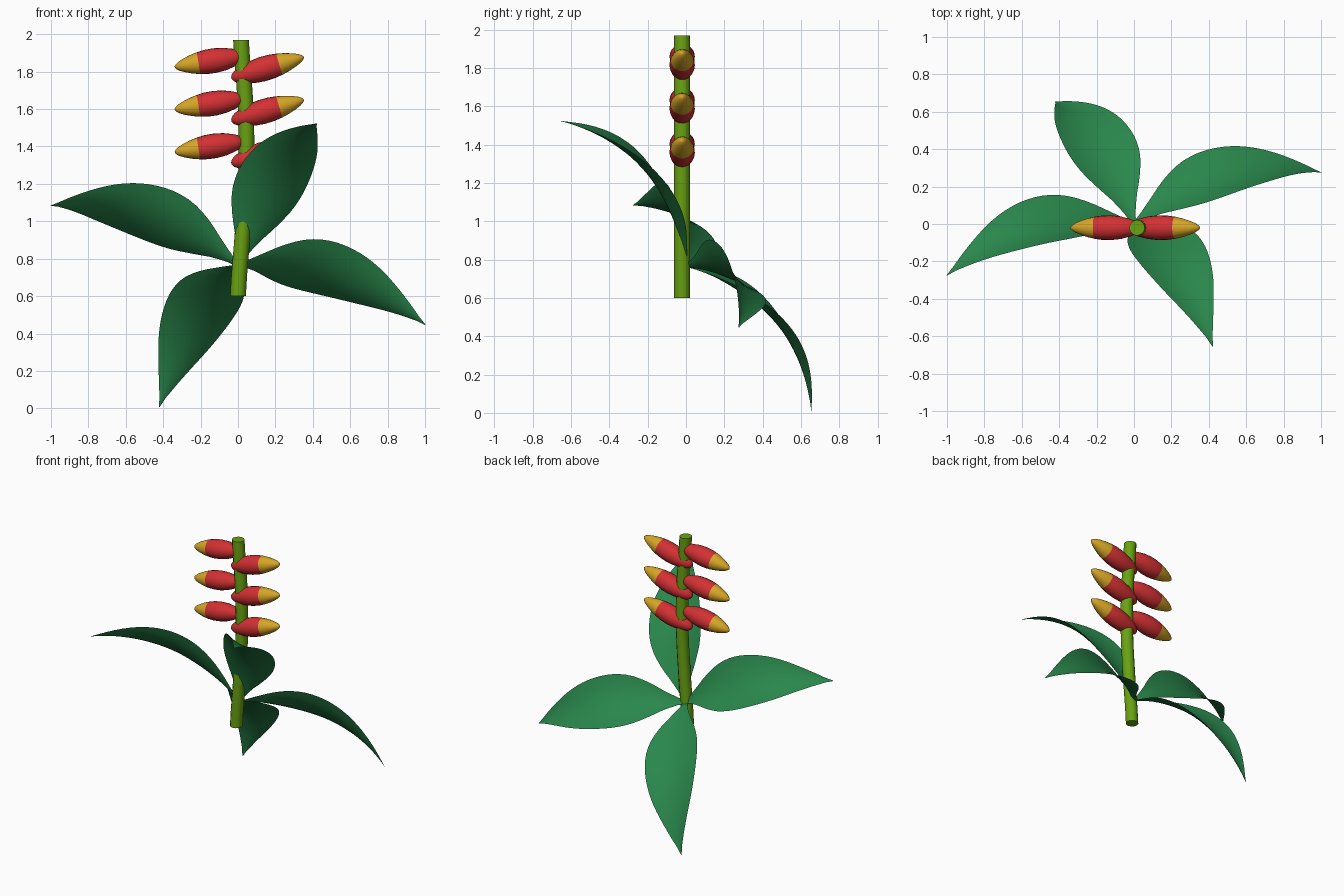
import bpy, bmesh, math
from mathutils import Matrix, Vector

cube = bpy.data.objects.get("Cube")
if cube:
    bpy.data.objects.remove(cube, do_unlink=True)


def material(name, rgb):
    m = bpy.data.materials.new(name)
    m.use_nodes = True
    m.diffuse_color = (*rgb, 1)
    m.node_tree.nodes["Principled BSDF"].inputs["Base Color"].default_value = (*rgb, 1)
    return m


LEAF = material("leaf green", (0.022, 0.24, 0.07))
STEM = material("stem green", (0.14, 0.36, 0.006))
RED = material("bract red", (0.65, 0.03, 0.033))
YELLOW = material("bract yellow", (0.68, 0.38, 0.02))


def finish(name, bm, matrix, mats):
    mesh = bpy.data.meshes.new(name)
    bm.to_mesh(mesh)
    bm.free()
    for m in mats:
        mesh.materials.append(m)
    obj = bpy.data.objects.new(name, mesh)
    obj.matrix_world = matrix
    bpy.context.collection.objects.link(obj)
    return obj


def tube(name, rings, sides, matrix, mats, smooth_caps, split=None):
    """Skin circular rings (x offset, height, radius); faces above split use slot 1."""
    bm = bmesh.new()
    loops = []
    for x, z, r in rings:
        angles = [math.tau * k / sides for k in range(sides)]
        loops.append([bm.verts.new((x + r * math.cos(a), r * math.sin(a), z)) for a in angles])
    for low, high in zip(loops, loops[1:]):
        for k in range(sides):
            n = (k + 1) % sides
            bm.faces.new((low[k], low[n], high[n], high[k])).smooth = True
    bm.faces.new(loops[0][::-1]).smooth = smooth_caps
    bm.faces.new(loops[-1]).smooth = smooth_caps
    if split is not None:
        for f in bm.faces:
            f.material_index = int(f.calc_center_median().z > split)
    return finish(name, bm, matrix, mats)


def smooth_value(points, t):
    """Catmull-Rom value through evenly spaced points, t from 0 to 1."""
    f = t * (len(points) - 1)
    i = min(int(f), len(points) - 2)
    u = f - i
    a, b, c, d = (points[max(0, min(k, len(points) - 1))] for k in range(i - 1, i + 3))
    return b + 0.5 * u * (c - a + u * (2*a - 5*b + 4*c - d + u * (3*(b - c) + d - a)))


# Stem: gently bowed round stalk
BOTTOM, TOP = 0.6, 1.97
bow = [0.0, 0.025, 0.045, 0.04, 0.016]
rings = []
for i in range(13):
    t = i / 12
    rings.append((smooth_value(bow, t), BOTTOM + t * (TOP - BOTTOM), 0.042))
tube("stem", rings, 12, Matrix.Translation((0, -0.02, 0)), [STEM], False)

# Bracts: red spindles with yellow tips, alternating up both sides
profile = [(0, .006), (.02, .02), (.07, .035), (.15, .047), (.28, .06), (.42, .066), (.55, .065),
           (.66, .059), (.77, .049), (.87, .036), (.94, .024), (.98, .013), (1, .004)]


def bract(name, base, tip):
    axis = tip - base
    length = axis.length
    matrix = Matrix.Translation(base) @ axis.to_track_quat('Z', 'Y').to_matrix().to_4x4()
    rings = [(0, t * length, r) for t, r in profile]
    tube(name, rings, 20, matrix, [RED, YELLOW], True, 0.66 * length)


for level in range(3):
    drop = Vector((0, 0, -0.228 * level))
    bract(f"right_bract_{level + 1}", Vector((.035, -.02, 1.885)) + drop,
          Vector((-.338, -.02, 1.825)) + drop)
    bract(f"left_bract_{level + 1}", Vector((-.035, -.02, 1.765)) + drop,
          Vector((.352, -.02, 1.878)) + drop)

# Leaves: four arched, cupped blades around a tilted axis
LENGTH, ARCH, CUP, ROWS, COLS = 1.086, 0.205, 0.045, 24, 8
half_width = [.012, .06, .125, .172, .19, .187, .17, .14, .097, .048, .002]


def leaf(name, matrix):
    bm = bmesh.new()
    grid = []
    for i in range(ROWS + 1):
        t = i / ROWS
        w = smooth_value(half_width, t)
        row = []
        for j in range(COLS + 1):
            c = 2 * j / COLS - 1
            z = 4 * ARCH * t * (1 - t) - CUP * w / max(half_width) * (1 - c * c)
            row.append(bm.verts.new((LENGTH * t, c * w, z)))
        grid.append(row)
    for a, b in zip(grid, grid[1:]):
        for j in range(COLS):
            bm.faces.new((a[j], b[j], b[j + 1], a[j + 1])).smooth = True
    finish(name, bm, matrix, [LEAF])


rosette = Matrix.Translation((0, 0, 0.765)) @ Matrix.Rotation(math.radians(-49.2), 4, 'X')
for k, side in enumerate(("left", "back", "right", "front")):
    leaf(f"{side}_leaf", rosette @ Matrix.Rotation(math.radians(22.8 + 90 * k), 4, 'Z'))
